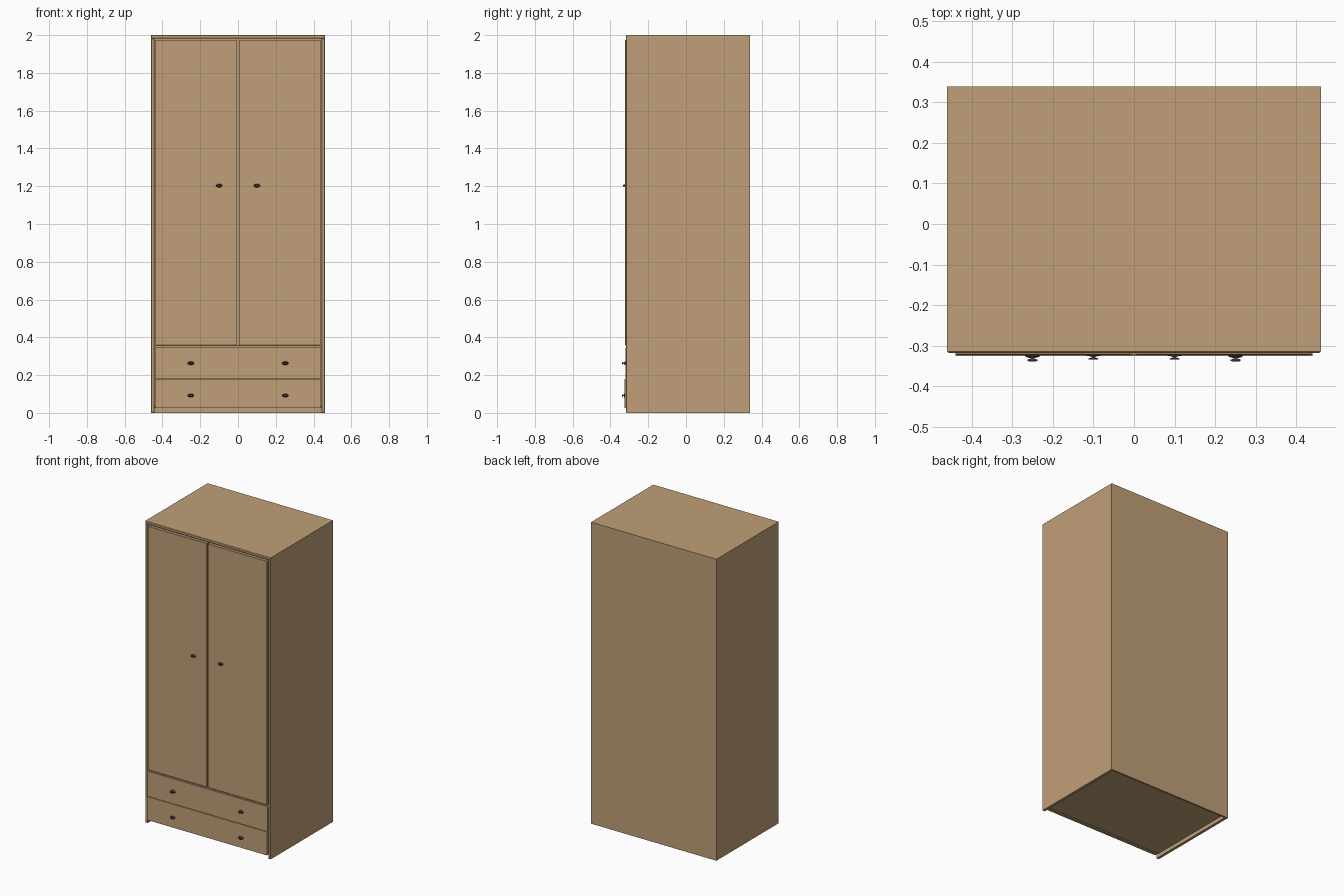
import bpy, bmesh, math
from mathutils import Matrix

if "Cube" in bpy.data.objects:
    bpy.data.objects.remove(bpy.data.objects["Cube"])


def material(name, rgb):
    m = bpy.data.materials.new(name)
    m.diffuse_color = (*rgb, 1)
    m.use_nodes = True
    m.node_tree.nodes["Principled BSDF"].inputs["Base Color"].default_value = m.diffuse_color
    return m


WOOD = material("light_wood", (0.527, 0.352, 0.188))
METAL = material("dark_metal", (0.05, 0.045, 0.04))


def finish(name, bm, mat):
    me = bpy.data.meshes.new(name)
    bm.normal_update()
    bm.to_mesh(me)
    bm.free()
    me.materials.append(mat)
    ob = bpy.data.objects.new(name, me)
    bpy.context.collection.objects.link(ob)
    return ob


def board(name, x, y, z, bevel=0.0):
    """Box given by (min, max) ranges; bevel softens the front edges only."""
    bm = bmesh.new()
    bmesh.ops.create_cube(bm, size=1)
    for v in bm.verts:
        for i, r in enumerate((x, y, z)):
            v.co[i] = r[0] if v.co[i] < 0 else r[1]
    if bevel:
        edges = [e for e in bm.edges if all(abs(v.co.y - y[0]) < 1e-6 for v in e.verts)]
        bmesh.ops.bevel(bm, geom=edges, offset=bevel, segments=1, affect='EDGES')
    return finish(name, bm, WOOD)


def knob(name, x, y, z, length):
    """Oval knob: base plate, thin stem and domed head, lathed towards -y."""
    profile = [(0.017, 0), (0.017, 0.15), (0.011, 0.28), (0.005, 0.38), (0.005, 0.65),
               (0.012, 0.74), (0.013, 0.88), (0.009, 1.0)]
    n = 20
    bm = bmesh.new()
    rings = [[bm.verts.new((x + r * math.cos(2 * math.pi * i / n), y - t * length,
                            z + 0.55 * r * math.sin(2 * math.pi * i / n)))
              for i in range(n)] for r, t in profile]
    for a, b in zip(rings, rings[1:]):
        for i in range(n):
            j = (i + 1) % n
            bm.faces.new((a[i], a[j], b[j], b[i]))
    bm.faces.new(rings[0])
    bm.faces.new(rings[-1])
    bmesh.ops.recalc_face_normals(bm, faces=bm.faces[:])
    ob = finish(name, bm, METAL)
    for p in ob.data.polygons:
        p.use_smooth = len(p.vertices) == 4


W, T = 0.46, 0.018          # half width, board thickness
BACK, FRONT = 0.338, -0.317  # carcass depth range
IN = W - T

# Carcass
for s, side in ((-1, "left"), (1, "right")):
    board(side + "_side_panel", sorted((s * W, s * IN)), (FRONT, BACK), (0, 2 - T), 0.003)
board("top_panel", (-W, W), (FRONT, BACK), (2 - T, 2), 0.003)
board("back_panel", (-IN, IN), (BACK - 0.012, BACK), (0, 2 - T))
board("bottom_panel", (-IN, IN), (FRONT + 0.02, BACK - 0.012), (0.025, 0.04))
board("middle_shelf", (-IN, IN), (FRONT + 0.004, BACK - 0.012), (0.338, 0.356))

# Doors with knobs
DOOR = -0.322
for s, side in ((-1, "left"), (1, "right")):
    board(side + "_door", sorted((s * 0.004, s * 0.438)), (DOOR, DOOR + 0.02), (0.357, 1.975), 0.002)
    knob(side + "_door_knob", s * 0.1, DOOR, 1.203, 0.012)

# Drawer fronts with knobs; the lower one stands slightly proud
for name, y, z, kz in (("upper", -0.321, (0.182, 0.347), 0.263),
                       ("lower", -0.325, (0.025, 0.180), 0.092)):
    board(name + "_drawer_front", (-0.44, 0.44), (y, y + 0.02), z)
    board(name + "_drawer_box", (-0.42, 0.42), (y + 0.02, 0.3), (max(z[0], 0.042) + 0.01, z[1] - 0.02))
    for s, side in ((-1, "left"), (1, "right")):
        knob(f"{name}_drawer_{side}_knob", s * 0.25, y, kz, 0.338 + y)
